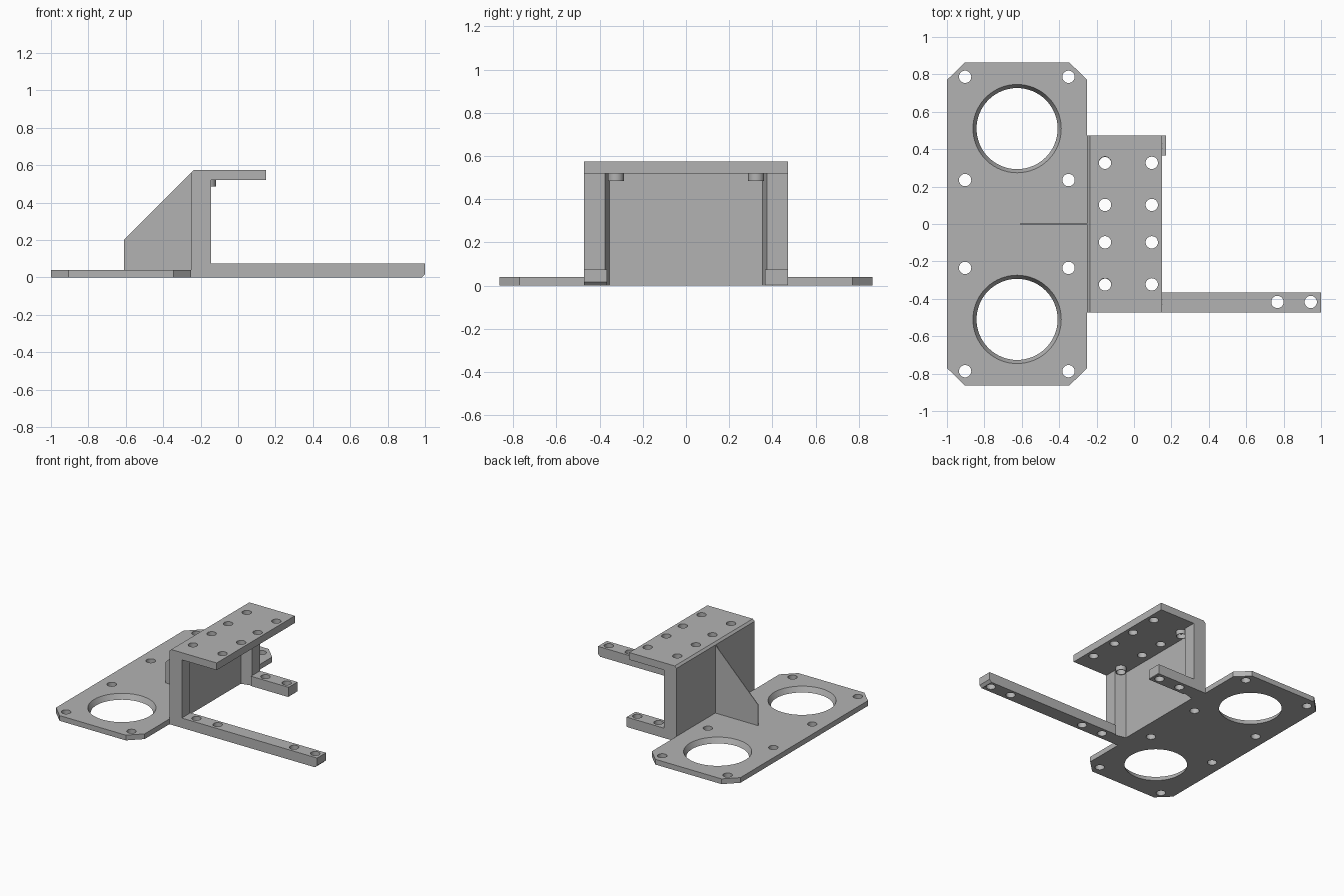
import bpy, bmesh, math
from mathutils import Matrix, Vector

if "Cube" in bpy.data.objects:
    bpy.data.objects.remove(bpy.data.objects["Cube"], do_unlink=True)

grey = bpy.data.materials.new("plain grey")
grey.use_nodes = True
colour = (0.45, 0.45, 0.45, 1)
grey.diffuse_color = colour
grey.node_tree.nodes["Principled BSDF"].inputs["Base Color"].default_value = colour

HOLE = 0.033


def add_object(name, bm):
    bmesh.ops.recalc_face_normals(bm, faces=bm.faces)
    mesh = bpy.data.meshes.new(name)
    bm.to_mesh(mesh)
    bm.free()
    mesh.materials.append(grey)
    obj = bpy.data.objects.new(name, mesh)
    bpy.context.collection.objects.link(obj)
    return obj


def prism(name, outline, low, high, axis="z"):
    """Extrude an outline: (x, y) along z, or (x, z) along y."""
    bm = bmesh.new()
    place = (lambda p: (p[0], p[1], low)) if axis == "z" else (lambda p: (p[0], low, p[1]))
    face = bm.faces.new([bm.verts.new(place(p)) for p in outline])
    new = bmesh.ops.extrude_face_region(bm, geom=[face])["geom"]
    step = Vector((0, 0, high - low)) if axis == "z" else Vector((0, high - low, 0))
    bmesh.ops.translate(bm, vec=step, verts=[v for v in new if isinstance(v, bmesh.types.BMVert)])
    return add_object(name, bm)


def drill(obj, holes, low, high):
    """Cut (x, y, bottom radius, top radius) holes between two heights."""
    bm = bmesh.new()
    for x, y, r_low, r_high in holes:
        bmesh.ops.create_cone(bm, cap_ends=True, segments=64 if r_low > 0.1 else 32,
                              radius1=r_low, radius2=r_high, depth=high - low,
                              matrix=Matrix.Translation((x, y, (low + high) / 2)))
    cutter = add_object("hole_cutter", bm)
    cutter.hide_render = True
    mod = obj.modifiers.new("holes", "BOOLEAN")
    mod.operation, mod.solver, mod.object = "DIFFERENCE", "EXACT", cutter
    bpy.context.view_layer.update()
    done = obj.evaluated_get(bpy.context.evaluated_depsgraph_get())
    mesh = bpy.data.meshes.new_from_object(done)
    obj.modifiers.clear()
    obj.data = mesh
    bpy.data.objects.remove(cutter, do_unlink=True)


def smooth(obj):
    bpy.ops.object.select_all(action="DESELECT")
    obj.select_set(True)
    bpy.context.view_layer.objects.active = obj
    bpy.ops.object.shade_smooth_by_angle(angle=math.radians(30))


# Base plate with clipped corners, two large tapered openings and screw holes
half = 0.863
corner = [(-0.905, half), (-0.345, half), (-0.25, half - 0.093)]
right_edge = corner + [(-0.25, -half + 0.093), (-0.345, -half), (-0.905, -half)]
base = prism("base_plate", right_edge + [(-1, -half + 0.093), (-1, half - 0.093)], 0, 0.04)
holes = []
for side in (-1, 1):
    holes.append((-0.625, side * 0.51, 0.212, 0.241))
    holes += [(x, side * y, HOLE, HOLE) for x in (-0.903, -0.35) for y in (0.235, 0.787)]
drill(base, holes, -0.01, 0.05)

# Upright channel: thin back wall between two side posts
wide, back, front, web = 0.472, -0.25, -0.145, -0.225
prism("upright_channel", [(back, -wide), (front, -wide), (front, -0.375), (web, -0.355),
                          (web, 0.355), (front, 0.375), (front, wide), (back, wide)], 0, 0.52)

# Top shelf with a chamfered rear edge and two rows of holes
shelf = prism("top_shelf", [(back, 0.52), (back, 0.56), (-0.235, 0.575), (0.15, 0.575),
                            (0.15, 0.52)], -wide, wide, "y")
rows = [(x, y, HOLE, HOLE) for x in (-0.155, 0.095) for y in (-0.323, -0.098, 0.102, 0.327)]
drill(shelf, rows, 0.5, 0.6)

# Short collars under the outer rear shelf holes
collars = []
for side, name in ((-1, "right_collar"), (1, "left_collar")):
    ring = [(-0.155 + 0.037 * math.cos(a * math.tau / 32),
             side * 0.325 + 0.037 * math.sin(a * math.tau / 32)) for a in range(32)]
    collar = prism(name, ring, 0.485, 0.52)
    drill(collar, [(-0.155, side * 0.325, HOLE, HOLE)], 0.47, 0.53)
    collars.append(collar)

# Thin triangular rib behind the wall
prism("rear_rib", [(-0.61, 0.04), (-0.61, 0.2), (-0.25, 0.56), (-0.25, 0.04)],
      -0.003, 0.003, "y")

# Long and short mounting arms, chamfered under the tip
arms = []
for name, side, tip, spots in (("long_arm", -1, 1.0, (-0.06, 0.12, 0.767, 0.945)),
                               ("short_arm", 1, 0.172, (-0.06, 0.12))):
    cut = 0.018 if side < 0 else 0.004
    inner, outer = sorted((side * 0.365, side * wide))
    arm = prism(name, [(front, 0), (tip - cut, 0), (tip, cut), (tip, 0.075), (front, 0.075)],
                inner, outer, "y")
    drill(arm, [(x, side * 0.417, HOLE, HOLE) for x in spots], -0.02, 0.1)
    arms.append(arm)

for obj in [base, shelf] + collars + arms:
    smooth(obj)
